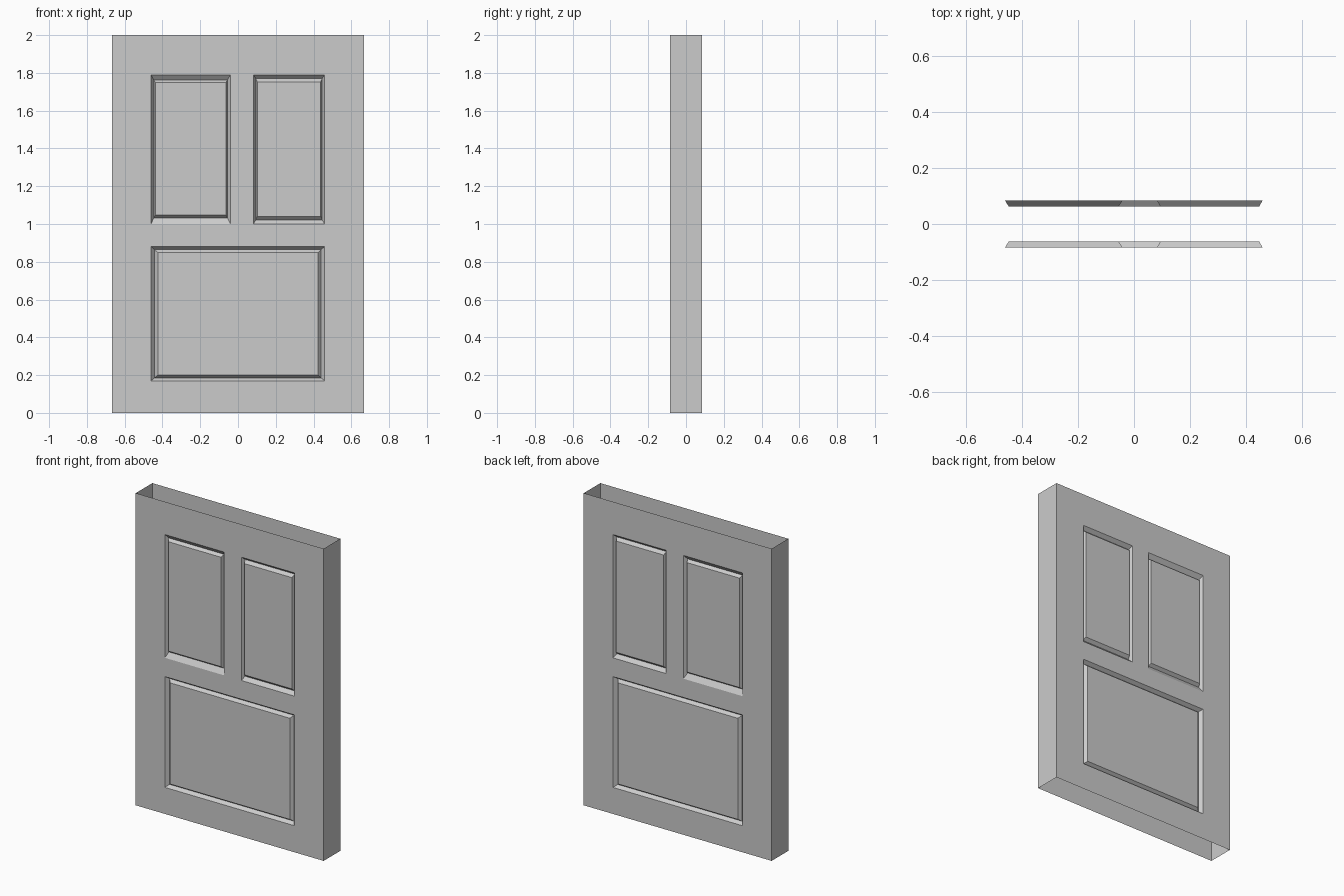
import bpy
import bmesh

cube = bpy.data.objects.get("Cube")
if cube:
    bpy.data.objects.remove(cube, do_unlink=True)

HALF_W, HALF_T, HEIGHT = 0.666, 0.084, 2.0
GROOVE, RAISED = 0.022, 0.003  # depths below the door face

# Each panel: opening (x0, x1, z0, z1), then the left/right/bottom/top insets
# of the groove floor and of the raised field
PANELS = [
    ((-0.46, -0.04, 1.0, 1.79), (0.014, 0.016, 0.033, 0.027), (0.023, 0.023, 0.048, 0.041)),
    ((0.082, 0.458, 1.0, 1.79), (0.012, 0.012, 0.022, 0.02), (0.02, 0.02, 0.04, 0.037)),
    ((-0.46, 0.458, 0.17, 0.88), (0.018, 0.018, 0.016, 0.016), (0.036, 0.034, 0.03, 0.032)),
]

grey = bpy.data.materials.new("door grey")
grey.use_nodes = True
color = (0.6, 0.6, 0.6, 1.0)
grey.diffuse_color = color
grey.node_tree.nodes["Principled BSDF"].inputs["Base Color"].default_value = color


def inset(rect, amounts):
    (x0, x1, z0, z1), (left, right, low, top) = rect, amounts
    return x0 + left, x1 - right, z0 + low, z1 - top


def ring(bm, rect, y):
    x0, x1, z0, z1 = rect
    return [bm.verts.new((x, y, z))
            for x, z in ((x0, z0), (x1, z0), (x1, z1), (x0, z1))]


def loop_edges(bm, loop):
    return [bm.edges.new((loop[i], loop[i - 1])) for i in range(len(loop))]


def bridge(bm, a, b):
    for i in range(4):
        bm.faces.new((a[i - 1], a[i], b[i], b[i - 1]))


def door_face(bm, side):
    """One large face with three grooved, raised panels; side is -1 or 1."""
    outer = ring(bm, (-HALF_W, HALF_W, 0, HEIGHT), side * HALF_T)
    edges = loop_edges(bm, outer)
    openings = []
    for rect, groove, field in PANELS:
        opening = ring(bm, rect, side * HALF_T)
        edges += loop_edges(bm, opening)
        openings.append((opening, rect, groove, field))
    # Stiles and rails around the openings
    bmesh.ops.triangle_fill(bm, edges=edges, use_beauty=True, normal=(0, side, 0))
    # Grooves and raised fields
    for opening, rect, groove, field in openings:
        floor = ring(bm, inset(rect, groove), side * (HALF_T - GROOVE))
        raised = ring(bm, inset(rect, field), side * (HALF_T - RAISED))
        bridge(bm, opening, floor)
        bridge(bm, floor, raised)
        bm.faces.new(raised)
    return outer


bm = bmesh.new()
front = door_face(bm, -1)
back = door_face(bm, 1)

# Side walls only: the shell is open at the top and bottom
for low, high in ((0, 3), (1, 2)):
    bm.faces.new((front[low], front[high], back[high], back[low]))
bmesh.ops.recalc_face_normals(bm, faces=bm.faces[:])

mesh = bpy.data.meshes.new("panelled_door")
bm.to_mesh(mesh)
bm.free()
mesh.materials.append(grey)
door = bpy.data.objects.new("panelled_door", mesh)
bpy.context.collection.objects.link(door)
